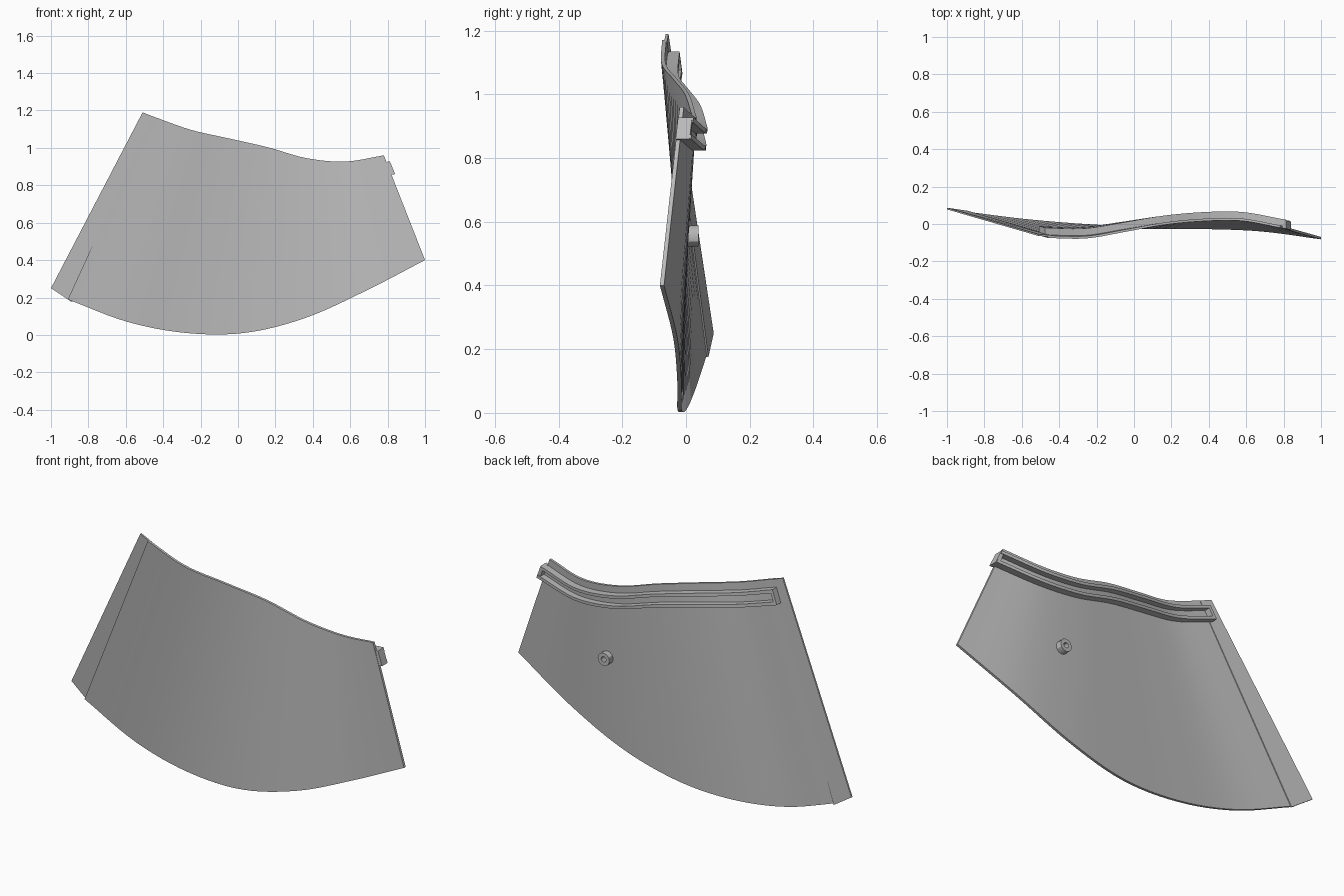
import bpy, bmesh, math
from mathutils import Vector

cube = bpy.data.objects.get("Cube")
if cube:
    bpy.data.objects.remove(cube, do_unlink=True)

grey = bpy.data.materials.new("plain grey")
grey.use_nodes = True
GREY = (0.5, 0.5, 0.5, 1)
grey.diffuse_color = GREY
grey.node_tree.nodes["Principled BSDF"].inputs["Base Color"].default_value = GREY

THICK = 0.013
STEPS = 36


def sweep(name, sections, closed=False):
    """Skin a run of matching closed cross-sections."""
    bm = bmesh.new()
    rings = [[bm.verts.new(p) for p in s] for s in sections]
    n = len(rings[0])
    pairs = list(zip(rings, rings[1:]))
    if closed:
        pairs.append((rings[-1], rings[0]))
    else:
        bm.faces.new(rings[0])
        bm.faces.new(rings[-1])
    for a, b in pairs:
        for i in range(n):
            j = (i + 1) % n
            bm.faces.new((a[i], a[j], b[j], b[i]))
    bmesh.ops.recalc_face_normals(bm, faces=bm.faces)
    mesh = bpy.data.meshes.new(name)
    bm.to_mesh(mesh)
    bm.free()
    mesh.materials.append(grey)
    obj = bpy.data.objects.new(name, mesh)
    bpy.context.collection.objects.link(obj)
    bpy.ops.object.select_all(action='DESELECT')
    obj.select_set(True)
    bpy.context.view_layer.objects.active = obj
    bpy.ops.object.shade_smooth_by_angle(angle=math.radians(30))
    return obj


def spline(values, u):
    """Smooth curve through evenly spaced values."""
    k = len(values) - 1
    i = max(0, min(k - 1, int(u * k)))
    t = u * k - i
    b, c = values[i], values[i + 1]
    a = values[i - 1] if i > 0 else 2 * b - c
    d = values[i + 2] if i + 2 <= k else 2 * c - b
    return b + t * ((c - a) / 2 + t * ((2 * a - 5 * b + 4 * c - d) / 2
                    + t * (3 * (b - c) + d - a) / 2))


# Edge curves of the panel, evenly spaced in x
TOP_Y = [-.075, -.077, -.042, -.005, .015, .017, -.02]
TOP_Z = [1.17, 1.097, 1.05, 1.003, .945, .927, .96]
LOW_Y = [.055, .015, -.012, -.027, -.027, -.04, -.082]
LOW_Z = [.19, .07, .01, .012, .092, .235, .40]


def top(u):
    return Vector((-.46 + 1.24 * u, spline(TOP_Y, u), spline(TOP_Z, u)))


def low(u):
    return Vector((-.91 + 1.91 * u, spline(LOW_Y, u), spline(LOW_Z, u)))


def surface(u, drop, back):
    """Point on the ruled front surface, dropped from the top, pushed back."""
    a, b = top(u), low(u)
    return a.lerp(b, drop / (a.z - b.z)) + Vector((0, back, 0))


def strip(name, drop_a, drop_b, back_a, back_b, start=0.0, end=1.012, steps=STEPS):
    corners = [(drop_a, back_a), (drop_b, back_a), (drop_b, back_b), (drop_a, back_b)]
    us = [start + (end - start) * i / steps for i in range(steps + 1)]
    return sweep(name, [[surface(u, d, k) for d, k in corners] for u in us])


# Curved main panel
back = Vector((0, THICK, 0))
sweep("curved_panel", [[low(u), top(u), top(u) + back, low(u) + back]
                       for u in (i / STEPS for i in range(STEPS + 1))])

# Channel rail on the back: two ribs, a floor and end caps
strip("upper_rib", .035, .05, .004, .05)
strip("lower_rib", .088, .103, .004, .05)
strip("rail_floor", .05, .088, .004, .018)
strip("right_rail_cap", .035, .103, .002, .046, 1.0, 1.014, 1)
strip("left_rail_cap", .035, .103, .004, .05, 0.0, .012, 1)

# Overlap flange along the slanted side
flange_back = Vector((0, .009, 0))
sections = []
for edge, outer in ((top(0), Vector((-.51, -.064, 1.19))),
                    (low(0), Vector((-1, .078, .25)))):
    seat = edge + back * .8
    inner = seat + (edge - outer) * .25
    inner.y = seat.y - .004
    sections.append([outer, inner, inner + flange_back, outer + flange_back])
sweep("side_flange", sections)

# Hollow mounting peg on the back
SIDES = 12
peg = []
for i in range(SIDES):
    a = math.tau * i / SIDES
    peg.append([(.44 + r * math.cos(a), y, .555 + r * math.sin(a))
                for r, y in ((.033, 0), (.033, .04), (.014, .04), (.014, 0))])
sweep("mounting_peg", peg, closed=True)
